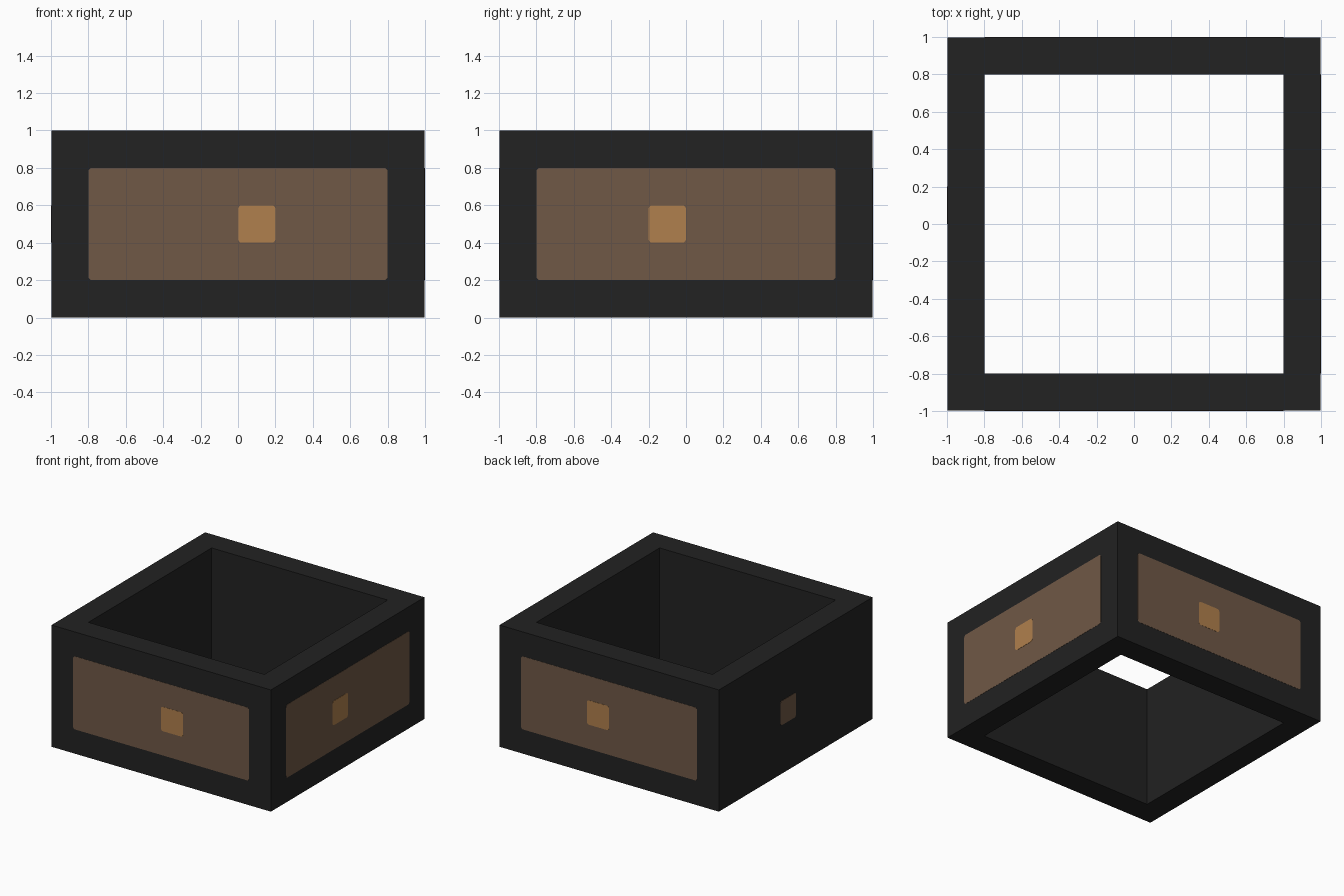
import bpy
import bmesh
from math import cos, sin, pi, radians
from mathutils import Matrix

cube = bpy.data.objects.get("Cube")
if cube:
    bpy.data.objects.remove(cube, do_unlink=True)

BODY = 0.997    # half width of the walls, leaving room for the thin plates
INNER = 0.8     # half width of the opening
HEIGHT = 1.0


def make_material(name, color):
    mat = bpy.data.materials.new(name)
    mat.use_nodes = True
    mat.diffuse_color = color
    mat.node_tree.nodes["Principled BSDF"].inputs["Base Color"].default_value = color
    return mat


charcoal = make_material("charcoal", (0.016, 0.016, 0.016, 1))
brown = make_material("brown", (0.162, 0.098, 0.061, 1))
amber = make_material("amber", (0.434, 0.216, 0.074, 1))


def add_object(name, bm, mat):
    bmesh.ops.recalc_face_normals(bm, faces=bm.faces)
    mesh = bpy.data.meshes.new(name)
    bm.to_mesh(mesh)
    bm.free()
    mesh.materials.append(mat)
    obj = bpy.data.objects.new(name, mesh)
    bpy.context.collection.objects.link(obj)
    return obj


# Square frame, open at the top and bottom
def build_frame():
    bm = bmesh.new()
    corners = [(-1, -1), (1, -1), (1, 1), (-1, 1)]
    profile = [(BODY, 0), (BODY, HEIGHT), (INNER, HEIGHT), (INNER, 0)]
    rings = [[bm.verts.new((x * r, y * r, z)) for x, y in corners] for r, z in profile]
    for i, ring in enumerate(rings):
        following = rings[(i + 1) % 4]
        for j in range(4):
            k = (j + 1) % 4
            bm.faces.new((ring[j], ring[k], following[k], following[j]))
    add_object("frame_walls", bm, charcoal)


# Thin rounded plate on the front wall, then turned to the wanted side
def add_plate(name, mat, left, right, bottom, top, outer, angle, radius=0.02, steps=4):
    bm = bmesh.new()
    centres = [(right - radius, top - radius), (left + radius, top - radius),
               (left + radius, bottom + radius), (right - radius, bottom + radius)]
    outline = []
    for quarter, (cx, cz) in enumerate(centres):
        for s in range(steps + 1):
            a = (quarter + s / steps) * pi / 2
            outline.append(bm.verts.new((cx + radius * cos(a), -outer, cz + radius * sin(a))))
    face = bm.faces.new(outline)
    extruded = bmesh.ops.extrude_face_region(bm, geom=[face], use_keep_orig=True)
    back = [g for g in extruded["geom"] if isinstance(g, bmesh.types.BMVert)]
    bmesh.ops.translate(bm, verts=back, vec=(0, 0.006, 0))
    bm.transform(Matrix.Rotation(radians(angle), 4, "Z"))
    add_object(name, bm, mat)


build_frame()

# Wide panels on three sides, each with a small square beside its middle
for side, angle, start in (("front", 0, 0), ("left", 90, -0.2), ("back", 180, -0.2)):
    add_plate(side + "_panel", brown, -0.8, 0.8, 0.2, 0.8, 0.9985, angle)
    add_plate(side + "_square", amber, start, start + 0.2, 0.4, 0.6, 1.0, angle)

# The remaining side has only a brown square
add_plate("right_square", brown, -0.2, 0, 0.4, 0.6, 1.0, 270)
